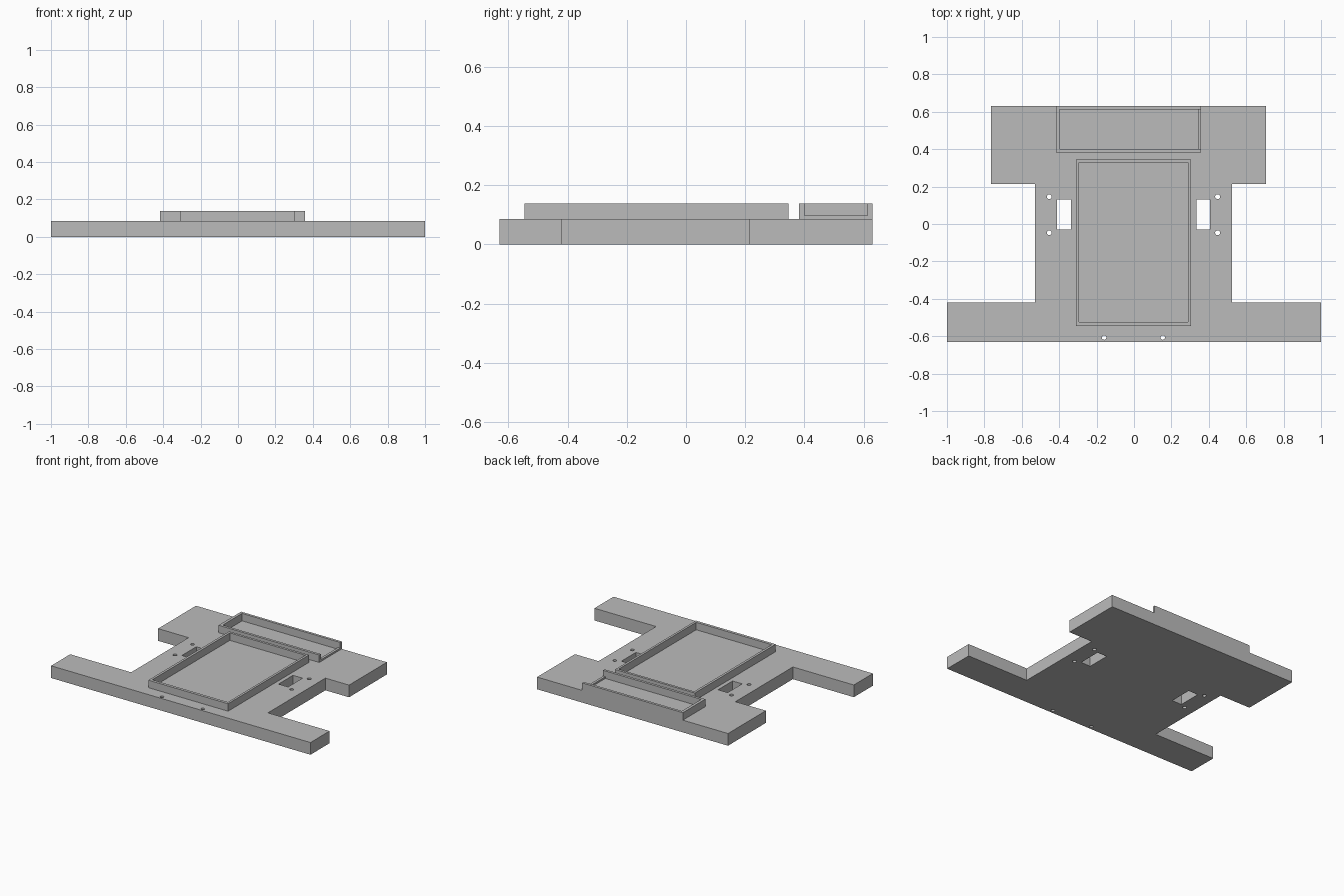
import bpy
import bmesh
import math

cube = bpy.data.objects.get("Cube")
if cube:
    bpy.data.objects.remove(cube, do_unlink=True)

# One plain grey material
grey = bpy.data.materials.new("plain grey")
grey.use_nodes = True
colour = (0.5, 0.5, 0.5, 1)
grey.diffuse_color = colour
grey.node_tree.nodes["Principled BSDF"].inputs["Base Color"].default_value = colour


def prism(name, outline, z0, z1):
    """Extrude a flat outline (counter-clockwise) from z0 up to z1."""
    bm = bmesh.new()
    face = bm.faces.new([bm.verts.new((x, y, z0)) for x, y in outline])
    top = bmesh.ops.extrude_face_region(bm, geom=[face], use_keep_orig=True)
    moved = [v for v in top["geom"] if isinstance(v, bmesh.types.BMVert)]
    bmesh.ops.translate(bm, verts=moved, vec=(0, 0, z1 - z0))
    bmesh.ops.recalc_face_normals(bm, faces=bm.faces)
    mesh = bpy.data.meshes.new(name)
    bm.to_mesh(mesh)
    bm.free()
    mesh.materials.append(grey)
    obj = bpy.data.objects.new(name, mesh)
    bpy.context.collection.objects.link(obj)
    return obj


def rect(x0, x1, y0, y1):
    return [(x0, y0), (x1, y0), (x1, y1), (x0, y1)]


def circle(x, y, radius, sides=24):
    angles = [2 * math.pi * i / sides for i in range(sides)]
    return [(x + radius * math.cos(a), y + radius * math.sin(a)) for a in angles]


def cut(obj, outline):
    """Cut a vertical through-hole of the given outline."""
    cutter = prism("hole_cutter", outline, -0.1, 0.3)
    cutter.hide_render = True
    mod = obj.modifiers.new("hole", "BOOLEAN")
    mod.operation = "DIFFERENCE"
    mod.solver = "EXACT"
    mod.object = cutter
    bpy.context.view_layer.objects.active = obj
    bpy.ops.object.modifier_apply(modifier=mod.name)
    bpy.data.objects.remove(cutter, do_unlink=True)


BASE, RIM, LIP = 0.085, 0.137, 0.097
BACK, FRONT = 0.63, -0.63

# Base plate: wide front bar, narrower waist, back block
base = prism("base_plate", [
    (-1, FRONT), (1, FRONT), (1, -0.42), (0.525, -0.42), (0.525, 0.213),
    (0.707, 0.213), (0.707, BACK), (-0.765, BACK), (-0.765, 0.213),
    (-0.53, 0.213), (-0.53, -0.42), (-1, -0.42)], 0, BASE)

# Side windows and screw holes
for x in (-0.375, 0.37):
    cut(base, rect(x - 0.037, x + 0.037, -0.03, 0.13))
for x in (-0.453, 0.447):
    for y in (-0.047, 0.146):
        cut(base, circle(x, y, 0.013))
for x in (-0.16, 0.154):
    cut(base, circle(x, -0.607, 0.012))

# Large rectangular rim
rim = prism("main_tray_rim", rect(-0.31, 0.305, -0.545, 0.346), BASE, RIM)
cut(rim, rect(-0.293, 0.289, -0.525, 0.329))

# Back tray: three walls, with a low lip across its open left end
prism("back_tray_walls", [
    (-0.417, 0.382), (0.359, 0.382), (0.359, 0.4), (-0.397, 0.4),
    (-0.397, 0.612), (0.359, 0.612), (0.359, BACK), (-0.417, BACK)], BASE, RIM)
prism("back_tray_lip", rect(0.342, 0.359, 0.4, 0.612), BASE, LIP)
